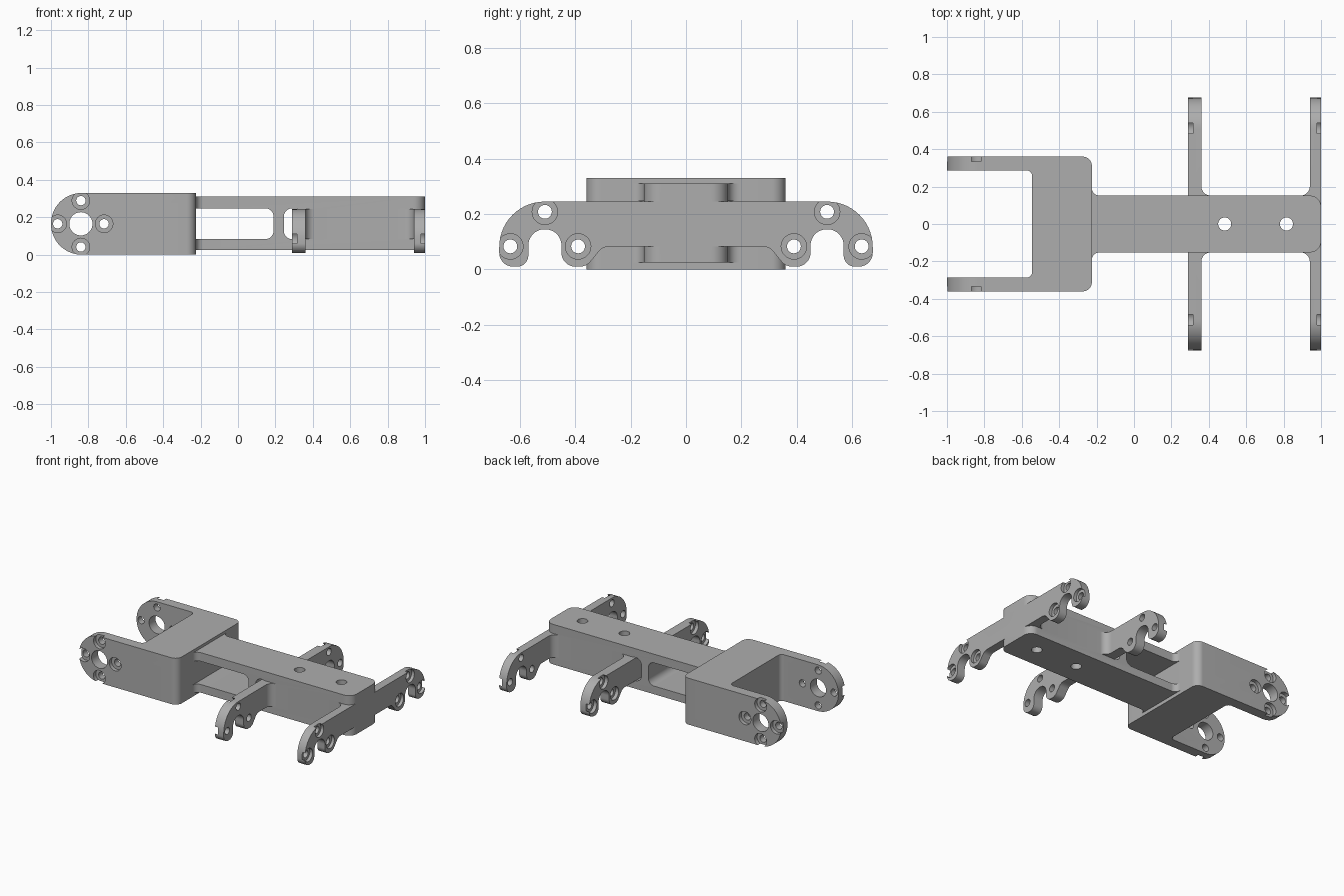
import bpy, bmesh, math
from mathutils import Vector

if "Cube" in bpy.data.objects:
    bpy.data.objects.remove(bpy.data.objects["Cube"], do_unlink=True)

grey = bpy.data.materials.new("machined_grey")
grey.use_nodes = True
grey.diffuse_color = (0.42, 0.42, 0.42, 1)
for node in grey.node_tree.nodes:
    if node.type == 'BSDF_PRINCIPLED':
        node.inputs["Base Color"].default_value = grey.diffuse_color


def rounded(corners, steps=14):
    """Outline from (u, v, radius) corners, with each corner filleted."""
    out = []
    for i, (u, v, r) in enumerate(corners):
        p = Vector((u, v))
        if r == 0:
            out.append(p)
            continue
        a = (Vector(corners[i - 1][:2]) - p).normalized()
        b = (Vector(corners[(i + 1) % len(corners)][:2]) - p).normalized()
        half = a.angle(b) / 2
        centre = p + (a + b).normalized() * (r / math.sin(half))
        start = p + a * (r / math.tan(half)) - centre
        end = p + b * (r / math.tan(half)) - centre
        sweep = math.pi - 2 * half
        for k in range(steps + 1):
            t = k / steps
            out.append(centre + (start * math.sin((1 - t) * sweep)
                                 + end * math.sin(t * sweep)) / math.sin(sweep))
    return out


def prism(name, outline, axis, lo, hi):
    """Extrude a 2D outline along an axis."""
    place = {'x': lambda u, v, w: (w, u, v),
             'y': lambda u, v, w: (u, w, v),
             'z': lambda u, v, w: (u, v, w)}[axis]
    bm = bmesh.new()
    face = bm.faces.new([bm.verts.new(place(u, v, lo)) for u, v in outline])
    ext = bmesh.ops.extrude_face_region(bm, geom=[face])
    shift = Vector(place(0, 0, hi - lo))
    bmesh.ops.translate(bm, vec=shift,
                        verts=[g for g in ext["geom"] if isinstance(g, bmesh.types.BMVert)])
    bmesh.ops.recalc_face_normals(bm, faces=bm.faces)
    mesh = bpy.data.meshes.new(name)
    bm.to_mesh(mesh)
    bm.free()
    mesh.materials.append(grey)
    obj = bpy.data.objects.new(name, mesh)
    bpy.context.collection.objects.link(obj)
    return obj


def combine(target, tool, operation='DIFFERENCE'):
    """Apply a boolean and discard the tool object."""
    mod = target.modifiers.new("bool", 'BOOLEAN')
    mod.operation = operation
    mod.solver = 'EXACT'
    mod.object = tool
    bpy.context.view_layer.objects.active = target
    bpy.ops.object.modifier_apply(modifier=mod.name)
    bpy.data.objects.remove(tool, do_unlink=True)


def drill(target, u, v, r, axis, lo, hi, sides=32):
    ring = [(u + r * math.cos(2 * math.pi * k / sides),
             v + r * math.sin(2 * math.pi * k / sides)) for k in range(sides)]
    combine(target, prism("drill", ring, axis, lo, hi))


def add_fillet(target, cx, cy, sx, sy, r, lo, hi):
    """Concave fillet in the corner (cx, cy), opening towards (sx, sy)."""
    e = 0.02
    pts = [(cx - sx * e, cy - sy * e), (cx + sx * r, cy - sy * e)]
    for k in range(13):
        t = math.pi / 2 * k / 12
        pts.append((cx + sx * r * (1 - math.sin(t)), cy + sy * r * (1 - math.cos(t))))
    pts.append((cx - sx * e, cy + sy * r))
    combine(target, prism("fillet", pts, 'z', lo, hi), 'UNION')


def box(u0, u1, v0, v1, r):
    return rounded([(u0, v0, r), (u1, v0, r), (u1, v1, r), (u0, v1, r)])


# Yoke: U-shaped plan, rounded off at the fork tips
W, GAP, BACK, H = 0.36, 0.287, -0.225, 0.33
yoke = prism("yoke", rounded([
    (-1, -W, 0), (BACK, -W, 0.05), (BACK, W, 0.05), (-1, W, 0),
    (-1, GAP, 0), (-0.545, GAP, 0.03), (-0.545, -GAP, 0.03), (-1, -GAP, 0)]), 'z', 0, H)
side = rounded([(-1, 0, 0.1645), (0, 0, 0), (0, H, 0), (-1, H, 0.1645)], 28)
combine(yoke, prism("side_shape", side, 'y', -1, 1), 'INTERSECT')

# Fork bearing holes with counterbored screw holes around them
PX, PZ = -0.84, 0.165
drill(yoke, PX, PZ, 0.062, 'y', -1, 1, 40)
for dx, dz in ((1, 0), (-1, 0), (0, 1), (0, -1)):
    x, z = PX + 0.124 * dx, PZ + 0.124 * dz
    for s in (-1, 1):
        drill(yoke, x, z, 0.047, 'y', *sorted((s * 0.333, s * 0.5)))
    drill(yoke, x, z, 0.025, 'y', -1, 1)

# Beam with flared root and side windows
B, BZ0, BZ1 = 0.152, 0.025, 0.31
beam = prism("beam", rounded([(-0.26, -B, 0), (1, -B, 0.06), (1, B, 0.06), (-0.26, B, 0)]),
             'z', BZ0, BZ1)
for s in (-1, 1):
    add_fillet(beam, BACK, s * B, 1, s, 0.04, BZ0, BZ1)
for x0, x1 in ((-0.35, 0.19), (0.245, 0.345)):
    combine(beam, prism("window", box(x0, x1, 0.083, 0.248, 0.045), 'y', -0.5, 0.5))

# Cross plates ending in arched clamps
half = [(0.675, 0.245, 0.164), (0.675, 0.01, 0.05), (0.57, 0.01, 0.04),
        (0.57, 0.145, 0.059), (0.45, 0.145, 0.059), (0.45, 0.01, 0.05),
        (0.36, 0.01, 0.05), (0.3, 0.083, 0.05)]
plate_outline = rounded(half + [(-y, z, r) for y, z, r in reversed(half)])
for x0, x1, bore, root, way in ((0.29, 0.36, (0.2, 0.315), 0.36, 1),
                                (0.94, 1.0, (0.978, 1.1), 0.94, -1)):
    plate = prism("plate", plate_outline, 'x', x0, x1)
    for s in (-1, 1):
        for y, z in ((0.51, 0.208), (0.635, 0.083), (0.39, 0.083)):
            drill(plate, s * y, z, 0.046, 'x', *bore)
            drill(plate, s * y, z, 0.025, 'x', 0, 1.2)
    combine(beam, plate, 'UNION')
    for s in (-1, 1):
        add_fillet(beam, root, s * B, way, s, 0.05, 0.083, 0.245)

# Vertical mounting holes in the beam
for x in (0.485, 0.815):
    drill(beam, x, 0, 0.035, 'z', -1, 1)

# Smooth curved walls, keep machined edges sharp
for obj in (yoke, beam):
    bpy.ops.object.select_all(action='DESELECT')
    obj.select_set(True)
    bpy.context.view_layer.objects.active = obj
    bpy.ops.object.shade_smooth_by_angle(angle=math.radians(30))
